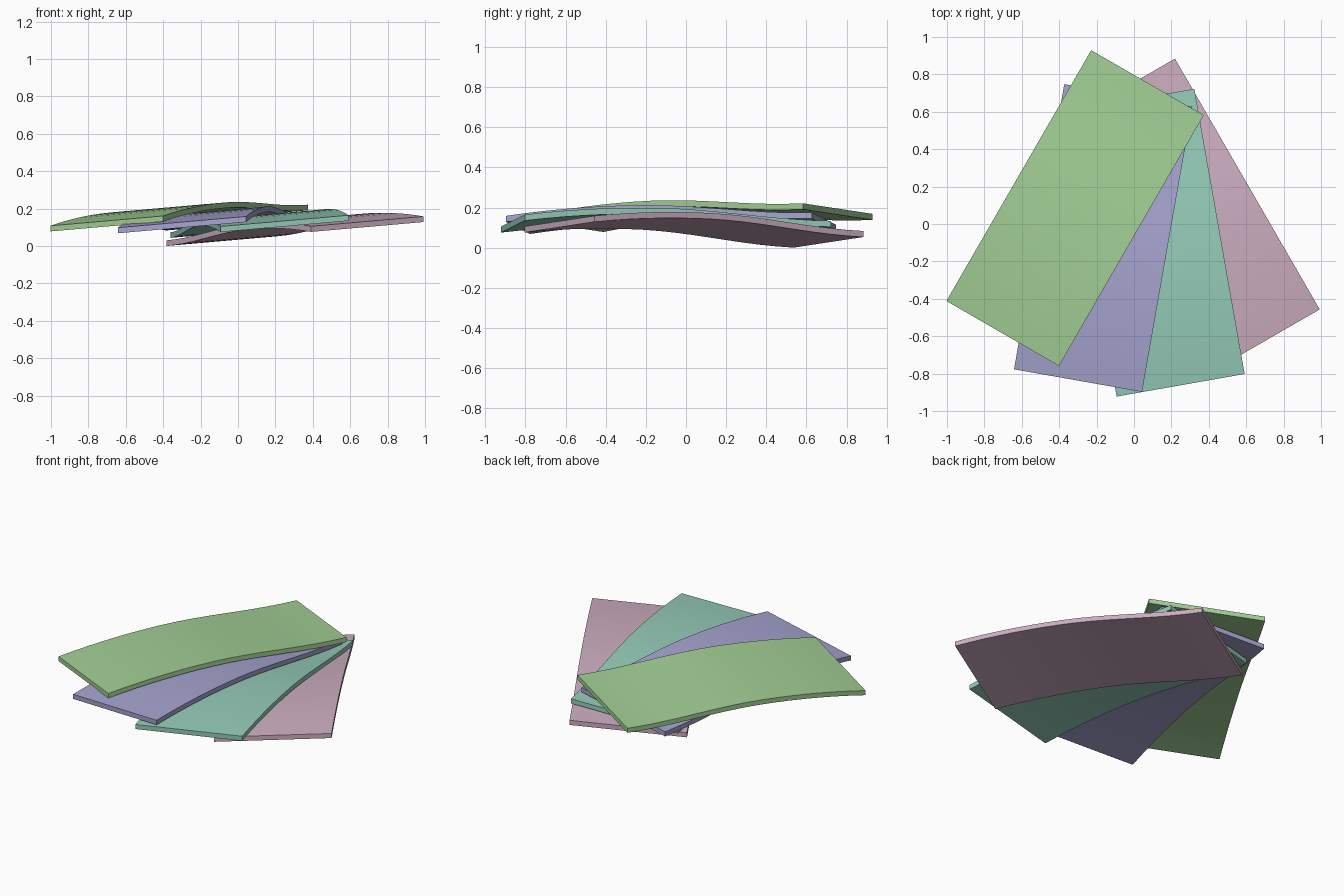
import bpy, bmesh, math

if "Cube" in bpy.data.objects:
    bpy.data.objects.remove(bpy.data.objects["Cube"])

WIDTH, LENGTH, THICK = 0.695, 1.548, 0.03
TILT = 0.0875      # sideways slope shared by the whole fan
SEGS = 16


def bend(v):
    """Height of the lengthwise wave, v runs from -1 (front) to 1 (back)."""
    if v < -0.15:
        return 0.051 * (1 - 0.85 * ((v + 0.15) / 0.85) ** 2)
    return 0.0255 * (1 + math.cos(math.pi * (v + 0.15) / 1.15))


def card(name, cx, cy, angle, base, color):
    a = math.radians(angle)
    bm = bmesh.new()
    rings = []
    for i in range(SEGS + 1):
        v = 2 * i / SEGS - 1
        ring = []
        for sx, dz in ((-1, 0), (1, 0), (1, THICK), (-1, THICK)):
            lx, ly = sx * WIDTH / 2, v * LENGTH / 2
            x = cx + lx * math.cos(a) - ly * math.sin(a)
            y = cy + lx * math.sin(a) + ly * math.cos(a)
            ring.append(bm.verts.new((x, y, base + bend(v) + dz + TILT * x)))
        rings.append(ring)
    for r, s in zip(rings, rings[1:]):
        for k in range(4):
            n = (k + 1) % 4
            bm.faces.new((r[k], r[n], s[n], s[k]))
    bm.faces.new(rings[0])
    bm.faces.new(rings[-1])
    bmesh.ops.recalc_face_normals(bm, faces=bm.faces)
    me = bpy.data.meshes.new(name)
    bm.to_mesh(me)
    bm.free()
    mat = bpy.data.materials.new(name + "_color")
    mat.diffuse_color = (*color, 1)
    mat.use_nodes = True
    mat.node_tree.nodes["Principled BSDF"].inputs["Base Color"].default_value = mat.diffuse_color
    me.materials.append(mat)
    ob = bpy.data.objects.new(name, me)
    bpy.context.collection.objects.link(ob)
    bpy.ops.object.select_all(action='DESELECT')
    ob.select_set(True)
    bpy.context.view_layer.objects.active = ob
    bpy.ops.object.shade_smooth_by_angle(angle=math.radians(30))


# Fan of four curved cards, bottom to top
cards = [
    ("pink_card", 0.305, 0.04, 30, (0.60, 0.42, 0.53)),
    ("teal_card", 0.115, -0.10, 10, (0.30, 0.60, 0.48)),
    ("blue_card", -0.165, -0.075, -10, (0.38, 0.37, 0.62)),
    ("green_card", -0.315, 0.085, -30, (0.36, 0.62, 0.30)),
]
for i, (name, cx, cy, angle, color) in enumerate(cards):
    card(name, cx, cy, angle, 0.034 + 0.0415 * i, color)
